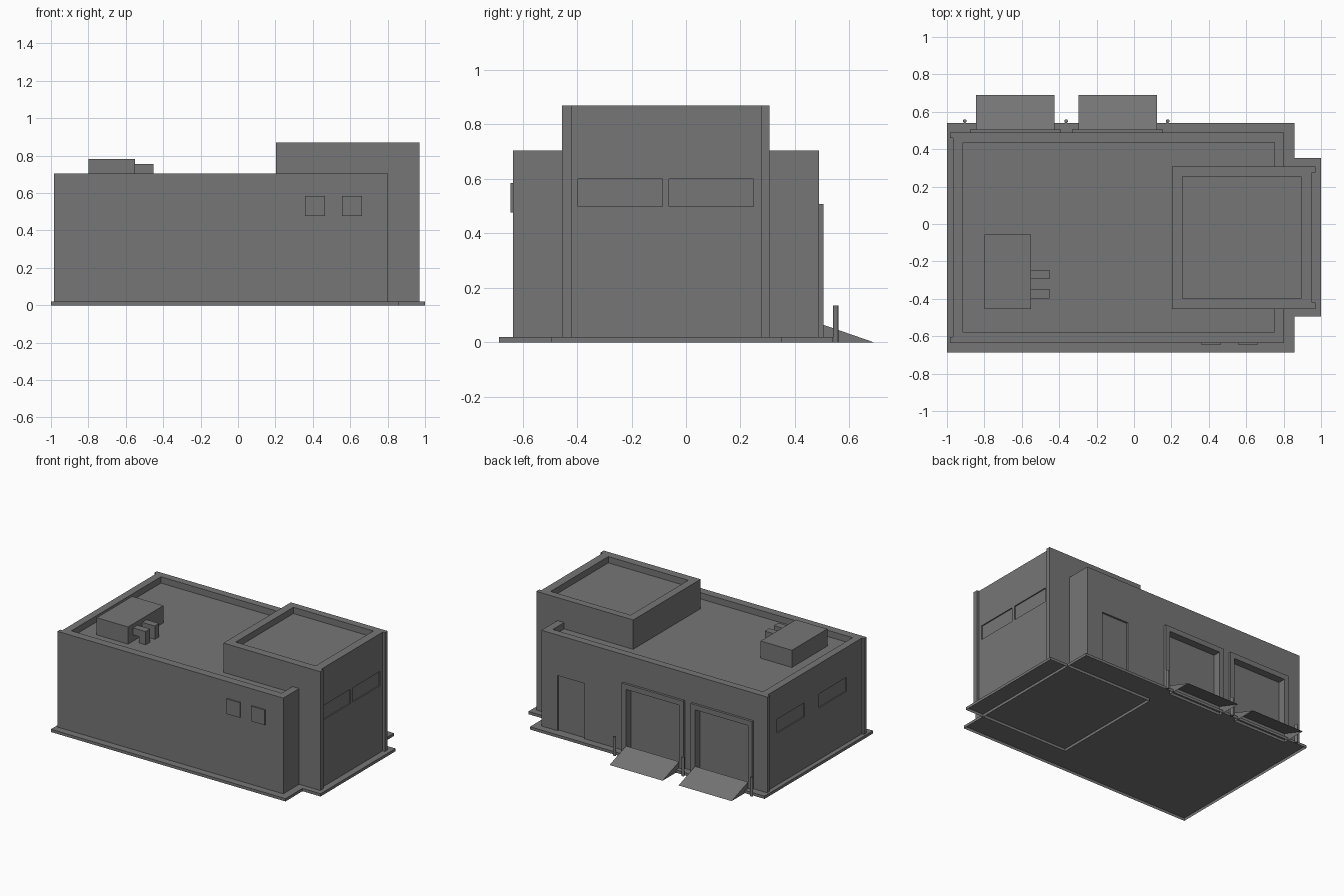
import bpy, bmesh
from mathutils import Matrix, Vector

if "Cube" in bpy.data.objects:
    bpy.data.objects.remove(bpy.data.objects["Cube"])

concrete = bpy.data.materials.new("dark_concrete")
concrete.diffuse_color = (.18, .18, .18, 1)
concrete.use_nodes = True
concrete.node_tree.nodes["Principled BSDF"].inputs["Base Color"].default_value = concrete.diffuse_color


def finish(bm, name, open_bottom=False):
    bmesh.ops.recalc_face_normals(bm, faces=bm.faces)
    if open_bottom:
        base = [f for f in bm.faces if all(v.co.z < 1e-5 for v in f.verts)]
        bmesh.ops.delete(bm, geom=base, context="FACES")
    me = bpy.data.meshes.new(name)
    bm.to_mesh(me)
    bm.free()
    me.materials.append(concrete)
    ob = bpy.data.objects.new(name, me)
    bpy.context.collection.objects.link(ob)
    return ob


def prism(name, points, direction, open_bottom=False):
    """Extrude a closed polygon of 3D points along a direction."""
    bm = bmesh.new()
    face = bm.faces.new([bm.verts.new(p) for p in points])
    ext = bmesh.ops.extrude_face_region(bm, geom=[face], use_keep_orig=True)
    moved = [g for g in ext["geom"] if isinstance(g, bmesh.types.BMVert)]
    bmesh.ops.translate(bm, verts=moved, vec=Vector(direction))
    return finish(bm, name, open_bottom)


def plan(name, outline, z0, z1, open_bottom=False):
    return prism(name, [(x, y, z0) for x, y in outline], (0, 0, z1 - z0), open_bottom)


def box(name, x, y, z, open_bottom=False):
    outline = [(x[0], y[0]), (x[1], y[0]), (x[1], y[1]), (x[0], y[1])]
    return plan(name, outline, *z, open_bottom)


def cut(target, x, y, z):
    """Carve a box-shaped recess out of a part."""
    cutter = box("cutter", x, y, z)
    cutter.hide_render = True
    mod = target.modifiers.new("recess", "BOOLEAN")
    mod.operation, mod.solver, mod.object = "DIFFERENCE", "EXACT", cutter
    bpy.context.view_layer.objects.active = target
    bpy.ops.object.modifier_apply(modifier=mod.name)
    bpy.data.objects.remove(cutter, do_unlink=True)


# Foundation slabs, hollow underneath
box("hall_slab", (-1, .857), (-.687, .54), (0, .02), True)
box("tower_slab", (.165, 1), (-.495, .353), (0, .02), True)

# Main hall: corner pilasters on the left side, sunken roof
hall = plan("main_hall", [(-.985, -.635), (.803, -.635), (.803, .488), (-.985, .488),
                          (-.985, .46), (-.968, .46), (-.968, -.605), (-.985, -.605)],
            .02, .705)
cut(hall, (-.915, .75), (-.577, .435), (.66, .8))
for y0 in (-.43, .045):                      # left windows
    cut(hall, (-1.1, -.96), (y0, y0 + .31), (.39, .49))
cut(hall, (.46, .675), (.475, .6), (-.1, .415))   # staff door

# Corner tower: pilasters on the right side, sunken roof
tower = plan("corner_tower", [(.203, -.455), (.97, -.455), (.97, -.42), (.953, -.42),
                              (.953, .275), (.97, .275), (.97, .307), (.203, .307)],
             .02, .87)
cut(tower, (.26, .893), (-.397, .255), (.825, 1))
for y0 in (-.397, -.063):                    # tower windows
    cut(tower, (.945, 1.1), (y0, y0 + .31), (.498, .6))

# Loading docks: recessed door, surrounding frame and ramp
for i, x0 in enumerate((-.878, -.332)):
    x1 = x0 + .488
    a, b = x0 + .034, x1 - .034
    cut(hall, (a, b), (.45, .6), (-.1, .47))
    frame = [(x0, .02), (a, .02), (a, .47), (b, .47), (b, .02), (x1, .02),
             (x1, .507), (x0, .507)]
    prism(f"dock_frame_{i}", [(x, .488, z) for x, z in frame], (0, .017, 0))
    prism(f"dock_ramp_{i}", [(a, .503, 0), (a, .69, 0), (a, .503, .065)],
          (b - a, 0, 0), True)

# Bollards beside the docks
for i, x in enumerate((-.905, -.363, .18)):
    bm = bmesh.new()
    bmesh.ops.create_cone(bm, cap_ends=True, segments=12, radius1=.01, radius2=.01,
                          depth=.135, matrix=Matrix.Translation((x, .55, .0675)))
    finish(bm, f"bollard_{i}")

# Front wall panels
for i, x in enumerate((.358, .555)):
    box(f"wall_panel_{i}", (x, x + .107), (-.644, -.634), (.477, .585))

# Rooftop unit with two elbow ducts
box("roof_unit", (-.80, -.552), (-.455, -.055), (.655, .783))
elbow = [(-.553, .705), (-.553, .755), (-.452, .755), (-.452, .655), (-.505, .655), (-.505, .705)]
for i, y in enumerate((-.398, -.295)):
    prism(f"roof_duct_{i}", [(x, y, z) for x, z in elbow], (0, .05, 0))
